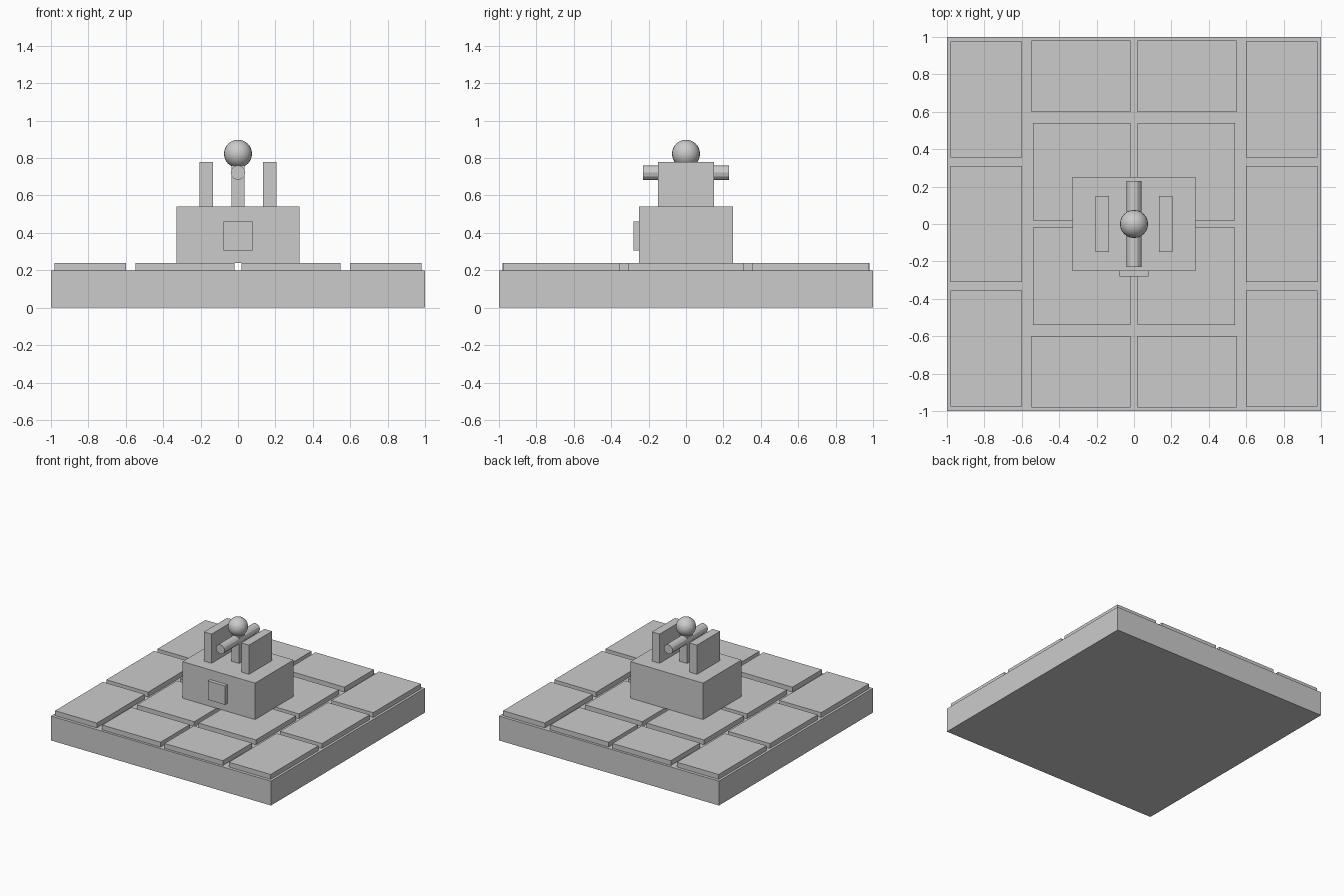
import bpy, math

if "Cube" in bpy.data.objects:
    bpy.data.objects.remove(bpy.data.objects["Cube"])


def box(name, center, size):
    bpy.ops.mesh.primitive_cube_add(size=1, location=center)
    ob = bpy.context.object
    ob.name = name
    ob.scale = size
    bpy.ops.object.transform_apply(location=False, rotation=False, scale=True)
    return ob


# base slab
box("base_slab", (0, 0, 0.1), (2, 2, 0.2))

# paving: outer columns, front/back rows and inner quad
for sx in (-1, 1):
    for y in (-0.665, 0, 0.665):
        box("side_paver", (sx * 0.79, y, 0.22), (0.38, 0.62, 0.04))
    for sy in (-1, 1):
        box("edge_paver", (sx * 0.283, sy * 0.79, 0.22), (0.53, 0.38, 0.04))
        box("inner_paver", (sx * 0.28, sy * 0.28, 0.22), (0.52, 0.52, 0.04))

# pedestal with front plaque
box("pedestal", (0, 0, 0.39), (0.66, 0.5, 0.3))
box("plaque", (0, -0.263, 0.383), (0.155, 0.034, 0.155))

# upright slabs and central post
for sx in (-1, 1):
    box("upright_slab", (sx * 0.17, 0, 0.66), (0.07, 0.3, 0.24))
box("center_post", (0, 0, 0.65), (0.07, 0.07, 0.22))

# horizontal bar along the depth
bpy.ops.mesh.primitive_cylinder_add(vertices=12, radius=0.039, depth=0.46,
                                    location=(0, 0, 0.722),
                                    rotation=(math.pi / 2, 0, 0))
bpy.context.object.name = "cross_bar"

# ball on top
bpy.ops.mesh.primitive_uv_sphere_add(segments=24, ring_count=12, radius=0.075,
                                     location=(0, 0, 0.823))
bpy.context.object.name = "top_ball"
bpy.ops.object.shade_smooth()
